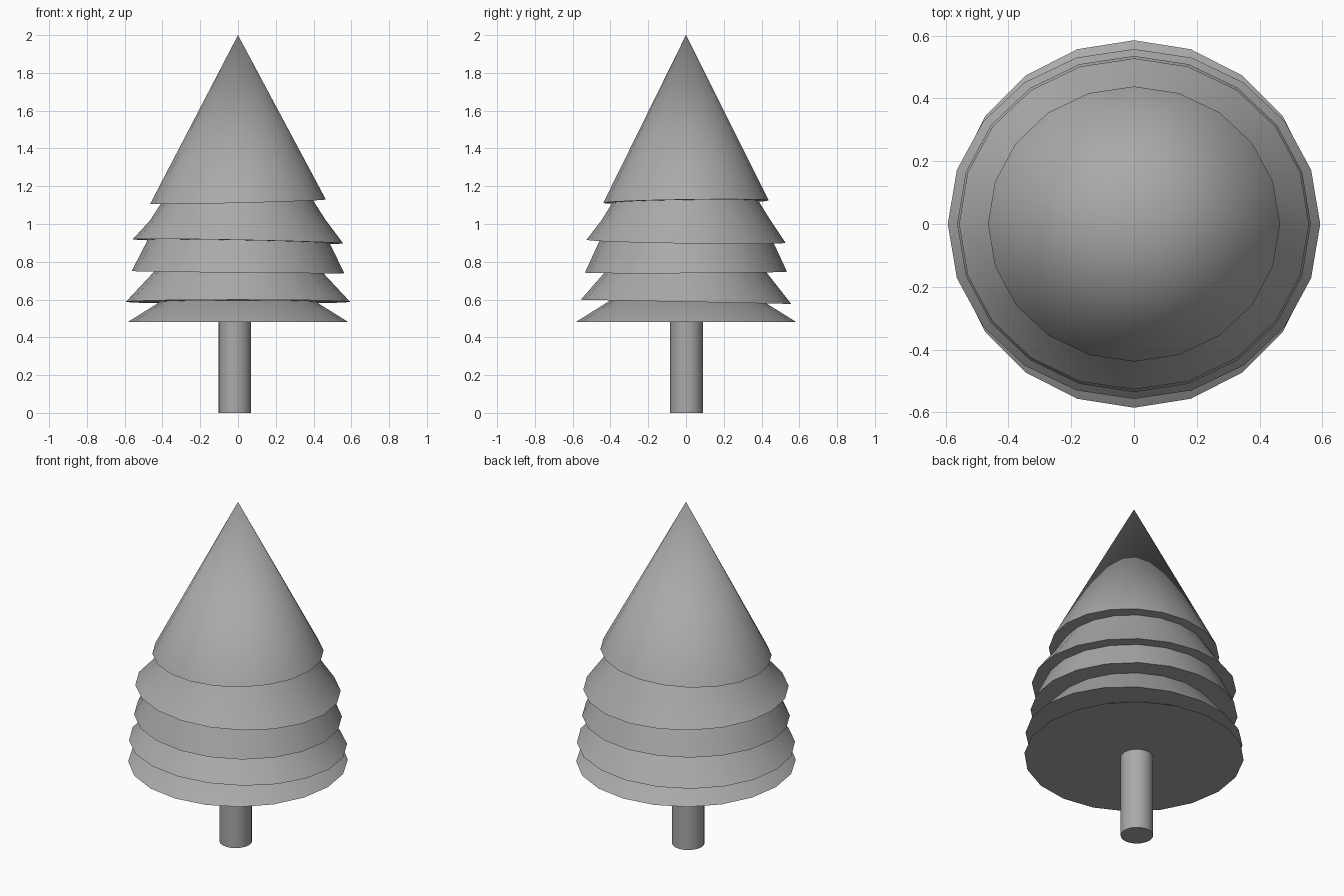
import bpy
import bmesh
import math

cube = bpy.data.objects.get("Cube")
if cube:
    bpy.data.objects.remove(cube, do_unlink=True)

# One plain grey covers the whole tree
grey = bpy.data.materials.new("plain_grey")
grey.use_nodes = True
colour = (0.4, 0.4, 0.4, 1)
grey.diffuse_color = colour
grey.node_tree.nodes["Principled BSDF"].inputs["Base Color"].default_value = colour


def lathe(name, rings, tilt=(0, 0), center=(0, 0), sides=20):
    """Closed stack of elliptical rings (rx, ry, z); the lowest ring is tilted."""
    bm = bmesh.new()
    loops = []
    for i, (rx, ry, z) in enumerate(rings):
        loop = []
        for k in range(1 if rx == 0 else sides):
            a = math.tau * k / sides
            x, y = rx * math.cos(a), ry * math.sin(a)
            drop = tilt[0] * x + tilt[1] * y if i == 0 else 0
            loop.append(bm.verts.new((x + center[0], y + center[1], z + drop)))
        loops.append(loop)
    for low, high in zip(loops, loops[1:]):
        for k in range(sides):
            n = (k + 1) % sides
            if len(high) == 1:
                bm.faces.new((low[k], low[n], high[0]))
            else:
                bm.faces.new((low[k], low[n], high[n], high[k]))
    bm.faces.new(loops[0][::-1])
    if len(loops[-1]) > 1:
        bm.faces.new(loops[-1])
    bmesh.ops.recalc_face_normals(bm, faces=bm.faces)
    mesh = bpy.data.meshes.new(name)
    bm.to_mesh(mesh)
    bm.free()
    mesh.materials.append(grey)
    obj = bpy.data.objects.new(name, mesh)
    bpy.context.collection.objects.link(obj)
    bpy.ops.object.select_all(action="DESELECT")
    obj.select_set(True)
    bpy.context.view_layer.objects.active = obj
    bpy.ops.object.shade_smooth_by_angle(angle=math.radians(40))


# Trunk, slightly off centre
lathe("trunk", [(0.087, 0.087, 0), (0.087, 0.087, 0.5)], center=(-0.017, 0.003))

# Branch tiers from the ground up, each tucked into the one above
lathe("bottom_branches", [(0.585, 0.585, 0.48), (0.33, 0.33, 0.64)])
lathe("lower_branches", [(0.593, 0.557, 0.588), (0.405, 0.39, 0.79)], tilt=(0, -0.02))
lathe("middle_branches", [(0.563, 0.535, 0.745), (0.46, 0.44, 0.95)], tilt=(-0.01, 0.005))
lathe("upper_branches", [(0.557, 0.527, 0.908), (0.465, 0.447, 1.02), (0.375, 0.36, 1.16)],
      tilt=(-0.02, -0.015))
lathe("treetop", [(0.465, 0.438, 1.118), (0, 0, 2.0)], tilt=(0.025, 0.015))
